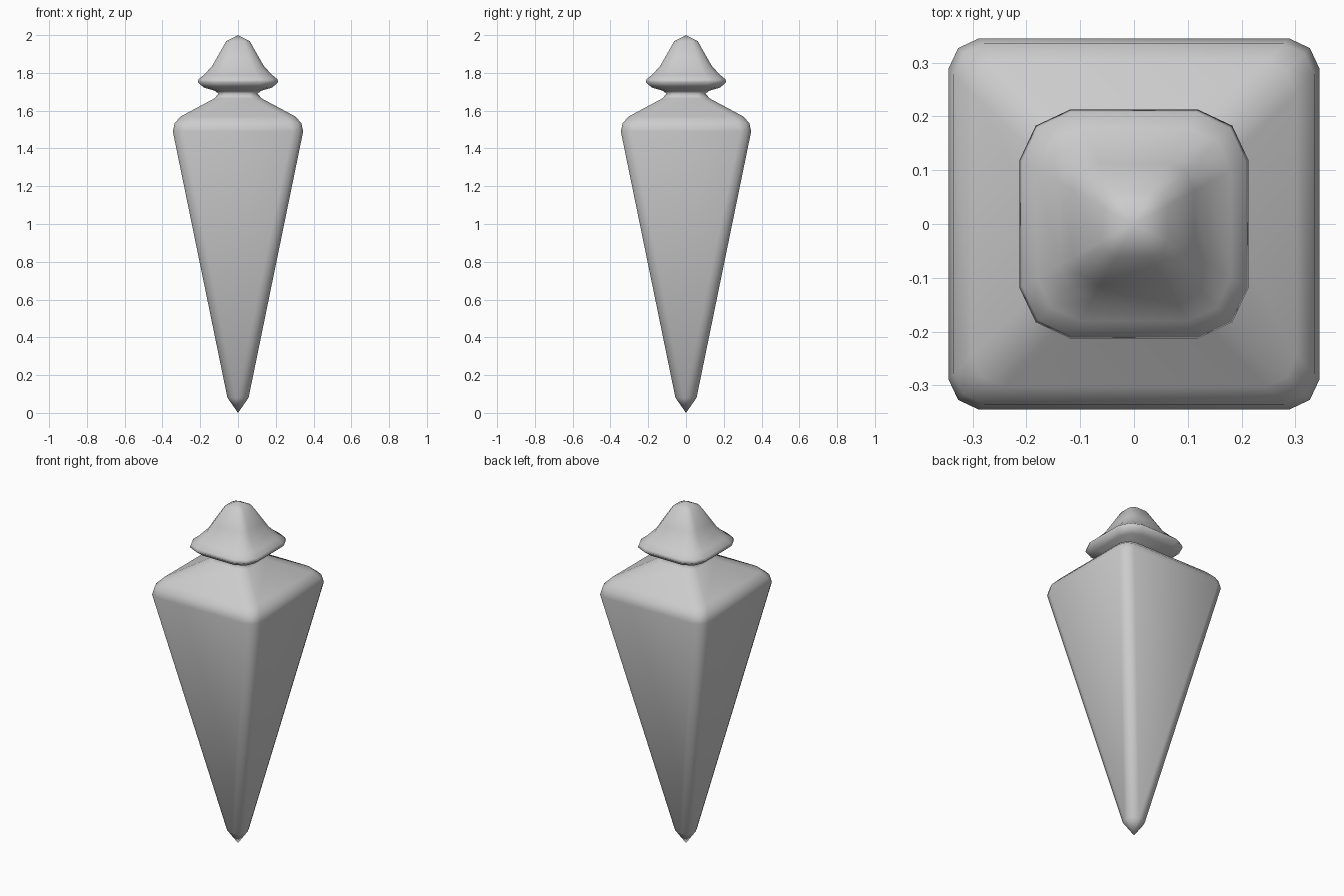
import bpy, bmesh

if "Cube" in bpy.data.objects:
    bpy.data.objects.remove(bpy.data.objects["Cube"])


def square_ring(bm, half, cut, z):
    """Rounded square section: three points on each corner."""
    inner = half - cut
    mid = half - 0.32 * cut
    corner = [(half, inner), (mid, mid), (inner, half)]
    verts = []
    for _ in range(4):
        verts += [bm.verts.new((x, y, z)) for x, y in corner]
        corner = [(-y, x) for x, y in corner]
    return verts


def loft(name, profile, bottom=None, top=None):
    """Skin (half width, corner cut, z) sections, closed with tips."""
    bm = bmesh.new()
    rings = [square_ring(bm, *p) for p in profile]
    n = 12
    for a, b in zip(rings, rings[1:]):
        for i in range(n):
            j = (i + 1) % n
            bm.faces.new((a[i], a[j], b[j], b[i]))
    for ring, z in ((rings[0], bottom), (rings[-1], top)):
        if z is not None:
            tip = bm.verts.new((0, 0, z))
            for i in range(n):
                bm.faces.new((ring[i], ring[(i + 1) % n], tip))
    bmesh.ops.recalc_face_normals(bm, faces=bm.faces)
    mesh = bpy.data.meshes.new(name)
    bm.to_mesh(mesh)
    bm.free()
    mesh.shade_smooth()
    obj = bpy.data.objects.new(name, mesh)
    bpy.context.collection.objects.link(obj)
    return obj


# Tapered body, shoulder, neck and flared cap in one continuous skin
loft("square_spike_with_cap", [
    (0.056, 0.045, 0.08),
    (0.345, 0.057, 1.49),
    (0.335, 0.057, 1.535),
    (0.302, 0.057, 1.57),
    (0.125, 0.05, 1.665),
    (0.104, 0.046, 1.69),
    (0.122, 0.054, 1.705),
    (0.18, 0.08, 1.722),
    (0.213, 0.095, 1.75),
    (0.208, 0.092, 1.767),
    (0.18, 0.08, 1.79),
    (0.138, 0.062, 1.835),
    (0.112, 0.05, 1.88),
    (0.062, 0.03, 1.968),
], bottom=0.0, top=2.0)
